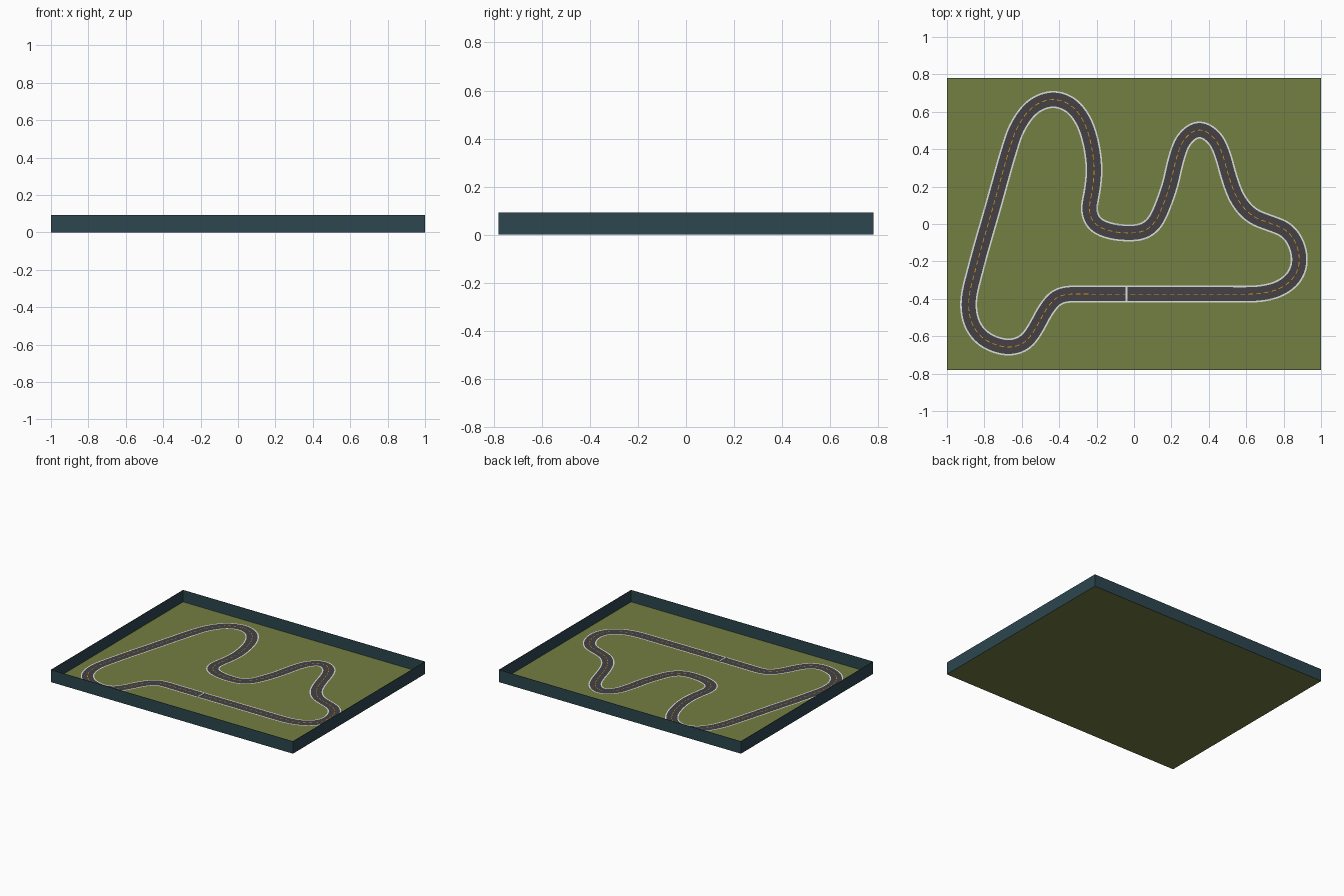
import bpy, bmesh, math
from mathutils import Vector

if "Cube" in bpy.data.objects:
    bpy.data.objects.remove(bpy.data.objects["Cube"])

HX, HY = 1.0, 0.78        # tray half sizes
WALL_H, WALL_T = 0.092, 0.002
FLOOR_T = 0.004


def material(name, r, g, b):
    lin = [((c / 255 + 0.055) / 1.055) ** 2.4 for c in (r, g, b)]
    m = bpy.data.materials.new(name)
    m.diffuse_color = (*lin, 1)
    m.use_nodes = True
    m.node_tree.nodes["Principled BSDF"].inputs["Base Color"].default_value = m.diffuse_color
    return m


GRASS = material("grass green", 116, 126, 66)
WALL = material("dark teal", 44, 70, 79)
ASPHALT = material("asphalt grey", 67, 65, 69)
WHITE = material("line white", 222, 222, 220)
ORANGE = material("line orange", 232, 150, 15)


def finish(name, bm, mat):
    mesh = bpy.data.meshes.new(name)
    bm.to_mesh(mesh)
    bm.free()
    mesh.materials.append(mat)
    obj = bpy.data.objects.new(name, mesh)
    bpy.context.collection.objects.link(obj)
    return obj


def box(name, center, size, mat):
    bm = bmesh.new()
    bmesh.ops.create_cube(bm, size=1)
    bmesh.ops.scale(bm, vec=size, verts=bm.verts)
    bmesh.ops.translate(bm, vec=center, verts=bm.verts)
    return finish(name, bm, mat)


# Tray: floor and four thin walls
t = WALL_T
box("grass_floor", (0, 0, FLOOR_T / 2), (2 * HX - 2 * t, 2 * HY - 2 * t, FLOOR_T), GRASS)
for s, side in ((-1, "front"), (1, "back")):
    box(side + "_wall", (0, s * (HY - t / 2), WALL_H / 2), (2 * HX, t, WALL_H), WALL)
for s, side in ((-1, "left"), (1, "right")):
    box(side + "_wall", (s * (HX - t / 2), 0, WALL_H / 2), (t, 2 * HY - 2 * t, WALL_H), WALL)

# Centre line of the circuit
PATH = [(-.353, -.375), (-.25, -.375), (.1, -.375), (.5, -.375), (.62, -.375),
        (.69, -.37), (.78, -.345), (.855, -.286), (.885, -.205), (.865, -.1),
        (.81, -.03), (.73, .003), (.63, .045), (.555, .13), (.505, .26),
        (.474, .37), (.43, .46), (.347, .508), (.267, .452), (.225, .345),
        (.193, .21), (.15, .088), (.11, .006), (.05, -.04), (-.037, -.048),
        (-.13, -.037), (-.21, 0), (-.24, .067), (-.223, .18), (-.213, .29),
        (-.23, .43), (-.27, .55), (-.337, .635), (-.433, .668), (-.54, .628),
        (-.625, .515), (-.663, .41), (-.754, .09), (-.845, -.233), (-.885, -.42),
        (-.865, -.537), (-.80, -.617), (-.672, -.66), (-.583, -.633),
        (-.53, -.565), (-.47, -.457), (-.412, -.39)]


def catmull(points):
    """Closed centripetal spline through the points."""
    p = [Vector(q) for q in points]
    n, out = len(p), []
    for i in range(n):
        a, b, c, d = (p[(i + k) % n] for k in (-1, 0, 1, 2))
        t1 = (b - a).length ** .5
        t2 = t1 + (c - b).length ** .5
        t3 = t2 + (d - c).length ** .5
        for k in range(24):
            u = t1 + (t2 - t1) * k / 24
            a1 = a * ((t1 - u) / t1) + b * (u / t1)
            a2 = b * ((t2 - u) / (t2 - t1)) + c * ((u - t1) / (t2 - t1))
            a3 = c * ((t3 - u) / (t3 - t2)) + d * ((u - t2) / (t3 - t2))
            b1 = a1 * ((t2 - u) / t2) + a2 * (u / t2)
            b2 = a2 * ((t3 - u) / (t3 - t1)) + a3 * ((u - t1) / (t3 - t1))
            out.append(b1 * ((t2 - u) / (t2 - t1)) + b2 * ((u - t1) / (t2 - t1)))
    return out


def resample(points, count):
    """Evenly spaced points around a closed polyline."""
    n = len(points)
    seg = [(points[(i + 1) % n] - points[i]).length for i in range(n)]
    step, out, i, run = sum(seg) / count, [], 0, 0.0
    for k in range(count):
        while i < n - 1 and run + seg[i] < k * step:
            run += seg[i]
            i += 1
        out.append(points[i].lerp(points[(i + 1) % n], (k * step - run) / seg[i]))
    return out


N = 720
line = resample(catmull(PATH), N)
for _ in range(20):       # gentle smoothing
    line = [line[i] * .5 + (line[i - 1] + line[(i + 1) % N]) * .25 for i in range(N)]


def offset(i, d):
    i %= N
    tan = (line[(i + 1) % N] - line[i - 1]).normalized()
    return line[i] + Vector((-tan.y, tan.x)) * d


def ribbon(name, d0, d1, z, mat, keep=lambda i: True):
    """Flat strip that follows the track between two side offsets."""
    bm = bmesh.new()
    rows = [[bm.verts.new((*offset(i, d), z)) for d in (d0, d1)] for i in range(N)]
    for i in range(N):
        if keep(i):
            a, b = rows[i], rows[(i + 1) % N]
            bm.faces.new((a[0], b[0], b[1], a[1]))
    bmesh.ops.delete(bm, geom=[v for v in bm.verts if not v.link_faces], context='VERTS')
    return finish(name, bm, mat)


# Road surface, edge lines and dashed centre line
HALF, EDGE = 0.0455, 0.0085
Z = FLOOR_T + 0.001
ribbon("road", -HALF + EDGE, HALF - EDGE, Z, ASPHALT)
ribbon("inner_edge_line", HALF - EDGE, HALF, Z, WHITE)
ribbon("outer_edge_line", -HALF, -HALF + EDGE, Z, WHITE)
ribbon("centre_dashes", -0.002, 0.002, Z + 0.001, ORANGE, lambda i: i % 5 < 3)

# Start line across the front straight
box("start_line", (-0.04, -0.375, Z + 0.001), (0.01, 2 * (HALF - EDGE), 0.003), WHITE)
